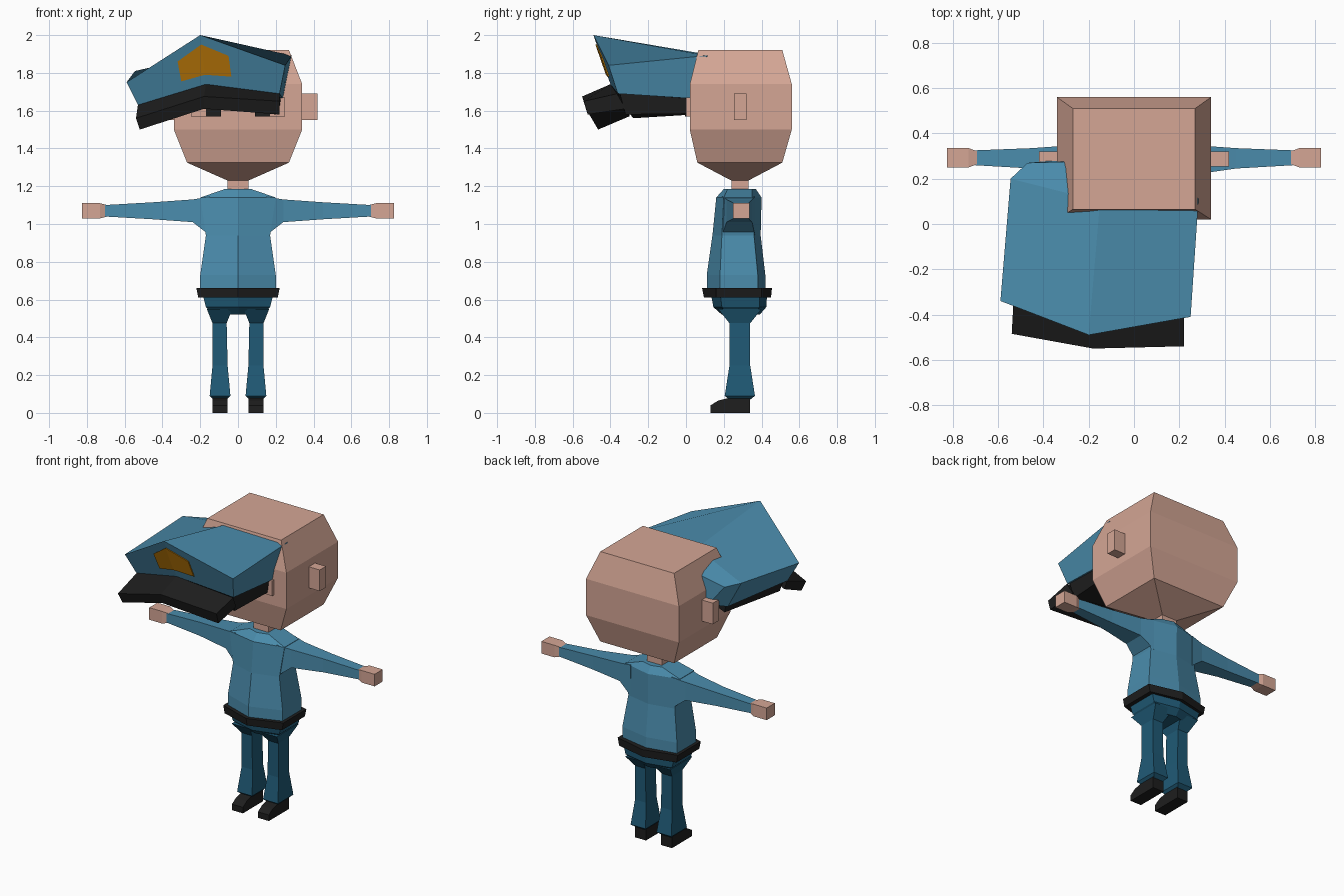
import bpy, bmesh
from mathutils import Vector
from mathutils.geometry import intersect_line_plane


def mat(name, r, g, b):
    m = bpy.data.materials.new(name)
    m.diffuse_color = (r, g, b, 1)
    return m


SKIN = mat("skin", 0.66, 0.38, 0.30)
BLUE = mat("jacket blue", 0.069, 0.262, 0.413)
NAVY = mat("trouser blue", 0.014, 0.102, 0.181)
BLACK = mat("black", 0.013, 0.013, 0.013)
GOLD = mat("badge gold", 0.55, 0.21, 0.003)


def loft(name, rings, material, mirror=False):
    """Skin a list of rings; hexagon caps are split between points 0 and 3."""
    bm = bmesh.new()
    vs = [[bm.verts.new(p) for p in ring] for ring in rings]
    n = len(vs[0])
    for a, b in zip(vs, vs[1:]):
        for i in range(n):
            j = (i + 1) % n
            bm.faces.new((a[i], a[j], b[j], b[i]))
    for cap in (vs[0], vs[-1]):
        if n == 6:
            bm.faces.new(cap[:4])
            bm.faces.new((cap[0], cap[3], cap[4], cap[5]))
        else:
            bm.faces.new(cap)
    bmesh.ops.recalc_face_normals(bm, faces=bm.faces)
    me = bpy.data.meshes.new(name)
    bm.to_mesh(me)
    bm.free()
    me.materials.append(material)
    ob = bpy.data.objects.new(name, me)
    bpy.context.collection.objects.link(ob)
    if mirror:
        ob.modifiers.new("mirror", 'MIRROR').use_mirror_merge = False
    return ob


def rect(x0, x1, y0, y1, z):
    return [(x0, y0, z), (x1, y0, z), (x1, y1, z), (x0, y1, z)]


def side_rect(x, y0, y1, z0, z1):
    return [(x, y0, z0), (x, y1, z0), (x, y1, z1), (x, y0, z1)]


def hexa(x, yf, y1, y2, yb, z):
    return [(0, yf, z), (x, y1, z), (x, y2, z), (0, yb, z), (-x, y2, z), (-x, y1, z)]


def box(name, x0, x1, y0, y1, z0, z1, material, mirror=False):
    return loft(name, [rect(x0, x1, y0, y1, z0), rect(x0, x1, y0, y1, z1)], material, mirror)


# Head, neck, ears and eyes
loft("head", [rect(-x, x, a, b, z) for x, a, b, z in (
    (0.055, 0.24, 0.33, 1.23), (0.27, 0.06, 0.51, 1.325), (0.34, 0.02, 0.56, 1.5),
    (0.34, 0.02, 0.56, 1.74), (0.27, 0.065, 0.51, 1.92))], SKIN)
box("neck", -0.055, 0.055, 0.24, 0.33, 1.15, 1.25, SKIN)
box("ear", 0.33, 0.42, 0.255, 0.32, 1.55, 1.69, SKIN, True)
box("eye_socket", 0.09, 0.25, 0.0, 0.03, 1.57, 1.67, SKIN, True)
box("eye", 0.09, 0.17, -0.006, 0.0, 1.57, 1.65, BLACK, True)

# Jacket with belt
loft("torso", [hexa(*r) for r in (
    (0.20, 0.11, 0.18, 0.38, 0.42, 0.64), (0.20, 0.11, 0.18, 0.38, 0.42, 0.73),
    (0.17, 0.14, 0.19, 0.36, 0.395, 0.94), (0.20, 0.16, 0.20, 0.35, 0.40, 1.14),
    (0.07, 0.20, 0.22, 0.35, 0.37, 1.185))], BLUE)
loft("belt", [hexa(0.21, 0.095, 0.16, 0.40, 0.45, 0.61),
              hexa(0.22, 0.085, 0.16, 0.40, 0.455, 0.66)], BLACK)

# Arms and hands
loft("arm", [side_rect(*r) for r in (
    (0.15, 0.19, 0.365, 0.94, 1.145), (0.24, 0.215, 0.35, 1.01, 1.13),
    (0.45, 0.245, 0.335, 1.025, 1.115), (0.71, 0.26, 0.325, 1.04, 1.10))], BLUE, True)
loft("hand", [side_rect(0.69, 0.265, 0.32, 1.04, 1.10), side_rect(0.73, 0.25, 0.335, 1.03, 1.11),
              side_rect(0.825, 0.25, 0.335, 1.03, 1.11)], SKIN, True)

# Trousers
loft("hips", [hexa(0.13, 0.19, 0.22, 0.36, 0.39, 0.52), hexa(0.17, 0.145, 0.19, 0.39, 0.425, 0.56),
              hexa(0.19, 0.13, 0.18, 0.39, 0.43, 0.64)], NAVY)
loft("leg", [rect(*r) for r in (
    (0.06, 0.13, 0.23, 0.34, 0.07), (0.04, 0.15, 0.205, 0.365, 0.09),
    (0.055, 0.135, 0.23, 0.34, 0.25), (0.06, 0.135, 0.23, 0.34, 0.475),
    (0.03, 0.165, 0.17, 0.40, 0.55))], NAVY, True)

# Shoes, from a side profile
shoe = [(0.13, 0), (0.13, 0.04), (0.17, 0.065), (0.23, 0.08), (0.34, 0.08), (0.34, 0)]
loft("shoe", [[(x, y, z) for y, z in shoe] for x in (0.055, 0.135)], BLACK, True)

# Cap crown, lopsided: sections from front to back, each peak, right, bottom, left
A, FR, RB = (-0.20, -0.49, 2.0), (0.25, -0.41, 1.84), (0.22, -0.361, 1.69)
C, LB, FL = (-0.17, -0.40, 1.74), (-0.53, -0.305, 1.63), (-0.59, -0.34, 1.75)
loft("cap_crown", [
    [A, FR, RB, C, LB, FL],
    [(-0.15, 0.10, 1.90), (0.285, 0.11, 1.892), (0.24, 0.10, 1.66),
     (-0.13, 0.10, 1.69), (-0.46, 0.22, 1.64), (-0.545, 0.20, 1.81)],
    [(-0.13, 0.28, 1.86), (0.20, 0.22, 1.86), (0.15, 0.25, 1.66),
     (-0.13, 0.30, 1.66), (-0.36, 0.28, 1.65), (-0.47, 0.27, 1.79)]], BLUE)

# Black band under the crown
band = [[(-0.17, -0.38, 1.74), (0.21, -0.35, 1.69), (0.20, -0.32, 1.58),
         (-0.17, -0.34, 1.64), (-0.49, -0.28, 1.56), (-0.51, -0.29, 1.63)],
        [(-0.13, 0.10, 1.70), (0.23, 0.08, 1.66), (0.22, 0.08, 1.585),
         (-0.13, 0.10, 1.62), (-0.43, 0.21, 1.59), (-0.44, 0.21, 1.65)]]
loft("cap_band", band, BLACK)

# Visor: left, centre and right sections
loft("cap_visor", [
    [(-0.53, -0.30, 1.63), (-0.54, -0.485, 1.56), (-0.52, -0.465, 1.50), (-0.51, -0.30, 1.57)],
    [(-0.17, -0.40, 1.74), (-0.18, -0.55, 1.675), (-0.18, -0.53, 1.61), (-0.17, -0.37, 1.66)],
    [(0.22, -0.365, 1.69), (0.22, -0.54, 1.65), (0.22, -0.52, 1.58), (0.21, -0.32, 1.61)]],
    BLACK)


# Badge: thin plate folded over the crease of the crown front
def on_front(x, z, off):
    a, c, side = Vector(A), Vector(C), Vector(FR if x > -0.19 else FL)
    normal = (side - a).cross(c - a)
    p = intersect_line_plane(Vector((x, -1, z)), Vector((x, 1, z)), a, normal)
    return (x, p.y + off, z)


badge = [(-0.195, 1.95), (-0.05, 1.89), (-0.035, 1.78),
         (-0.175, 1.79), (-0.30, 1.755), (-0.32, 1.86)]
loft("cap_badge", [[on_front(x, z, off) for x, z in badge] for off in (-0.007, 0.001)], GOLD)
